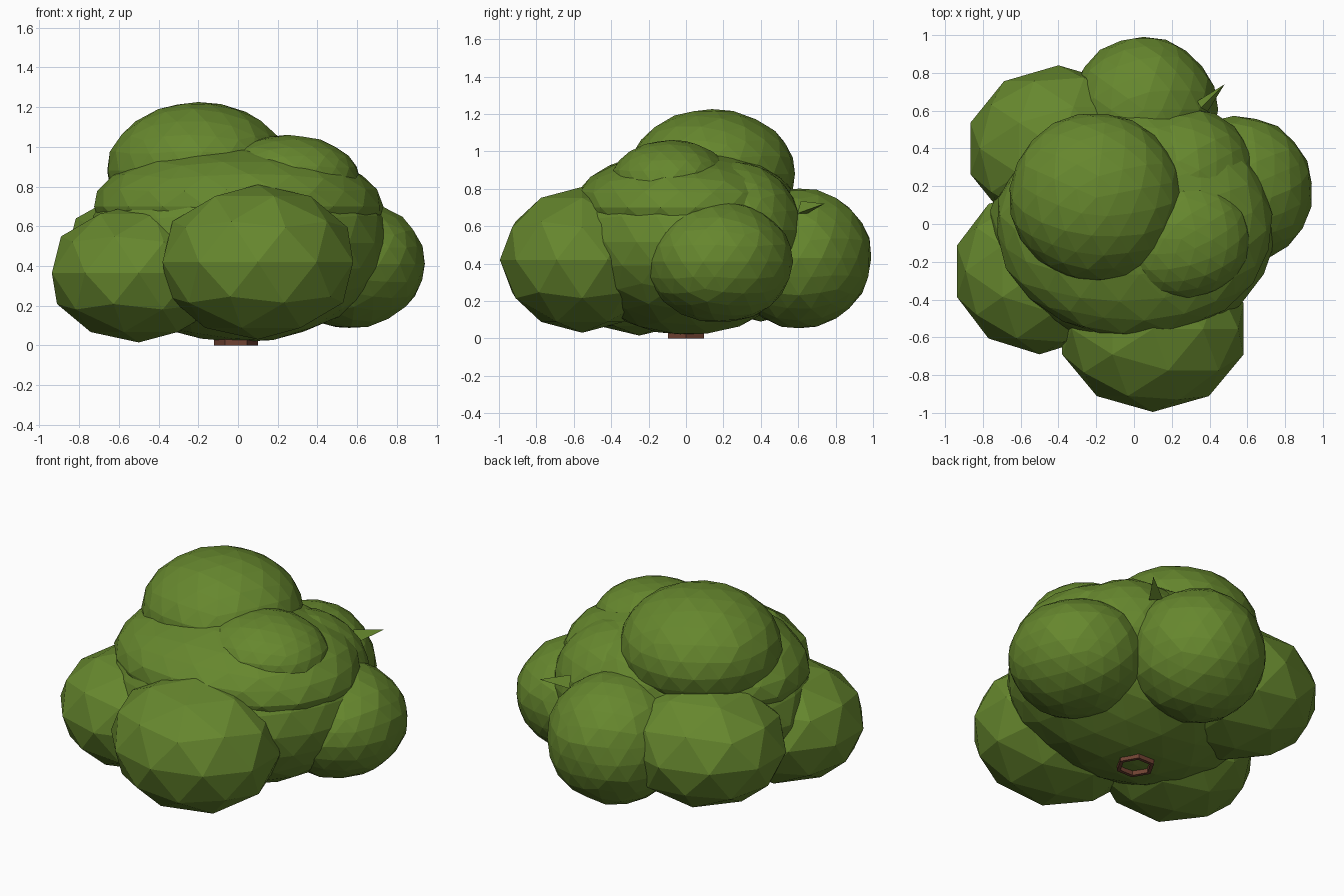
import bpy, math, random
from mathutils import Vector

if "Cube" in bpy.data.objects:
    bpy.data.objects.remove(bpy.data.objects["Cube"])

random.seed(4)


def material(name, rgb):
    m = bpy.data.materials.new(name)
    m.diffuse_color = (*rgb, 1)
    m.use_nodes = True
    m.node_tree.nodes["Principled BSDF"].inputs["Base Color"].default_value = m.diffuse_color
    return m


LEAF = material("leaf green", (0.133, 0.243, 0.027))
BARK = material("bark brown", (0.16, 0.055, 0.032))


def lobe(name, centre, radii, sub, turn=0, rough=0.0):
    """Flat-shaded leafy clump: a squashed icosphere, optionally roughened."""
    bpy.ops.mesh.primitive_ico_sphere_add(subdivisions=sub, radius=1, location=centre)
    ob = bpy.context.object
    ob.name = name
    c, s = math.cos(turn), math.sin(turn)
    for v in ob.data.vertices:
        x, y, z = v.co
        k = 1 + random.uniform(-rough, rough)
        v.co = Vector(((x * c - y * s) * radii[0], (x * s + y * c) * radii[1], z * radii[2])) * k
    ob.data.materials.append(LEAF)
    return ob


# Broad central mass: a deep lower part and a flatter, fuller upper part
lobe("bush_core", (0, 0, 0.515), (0.76, 0.64, 0.50), 3, 0.2, 0.01)
lobe("upper_core", (0.0, 0.0, 0.70), (0.73, 0.60, 0.31), 3, 0.4, 0.01)
lobe("back_right_core", (0.26, 0.24, 0.58), (0.39, 0.38, 0.37), 3, 0.5, 0.01)

# Ring of lower clumps; front and left ones are coarser
lobe("front_clump", (0.10, -0.555, 0.42), (0.505, 0.44, 0.39), 2)
lobe("left_clump", (-0.50, -0.25, 0.365), (0.46, 0.44, 0.35), 2)
lobe("back_left_clump", (-0.40, 0.40, 0.45), (0.49, 0.44, 0.36), 2)
lobe("back_clump", (0.05, 0.605, 0.43), (0.39, 0.39, 0.375), 3, 0.0, 0.015)
lobe("right_clump", (0.56, 0.18, 0.41), (0.385, 0.39, 0.325), 3, 0.4, 0.015)

# Upper clumps
lobe("top_clump", (-0.20, 0.14, 0.88), (0.46, 0.45, 0.345), 3, 0.2, 0.01)
lobe("upper_right_clump", (0.25, -0.08, 0.84), (0.365, 0.32, 0.22), 3, 0.6, 0.01)

# Small stray leaf tip at the back
base, tip = Vector((0.36, 0.62, 0.69)), Vector((0.48, 0.74, 0.72))
d = tip - base
bpy.ops.mesh.primitive_cone_add(vertices=3, radius1=0.045, radius2=0, depth=d.length,
                                location=(base + tip) / 2,
                                rotation=d.to_track_quat('Z', 'Y').to_euler())
bpy.context.object.name = "leaf_tip"
bpy.context.object.data.materials.append(LEAF)

# Hollow six-sided trunk stub
bpy.ops.mesh.primitive_cylinder_add(vertices=6, radius=0.11, depth=0.09, end_fill_type='NOTHING',
                                    location=(-0.01, 0, 0.045), rotation=(0, 0, math.radians(30)))
trunk = bpy.context.object
trunk.name = "trunk"
trunk.data.materials.append(BARK)
wall = trunk.modifiers.new("wall", 'SOLIDIFY')
wall.thickness = 0.022
wall.offset = -1
